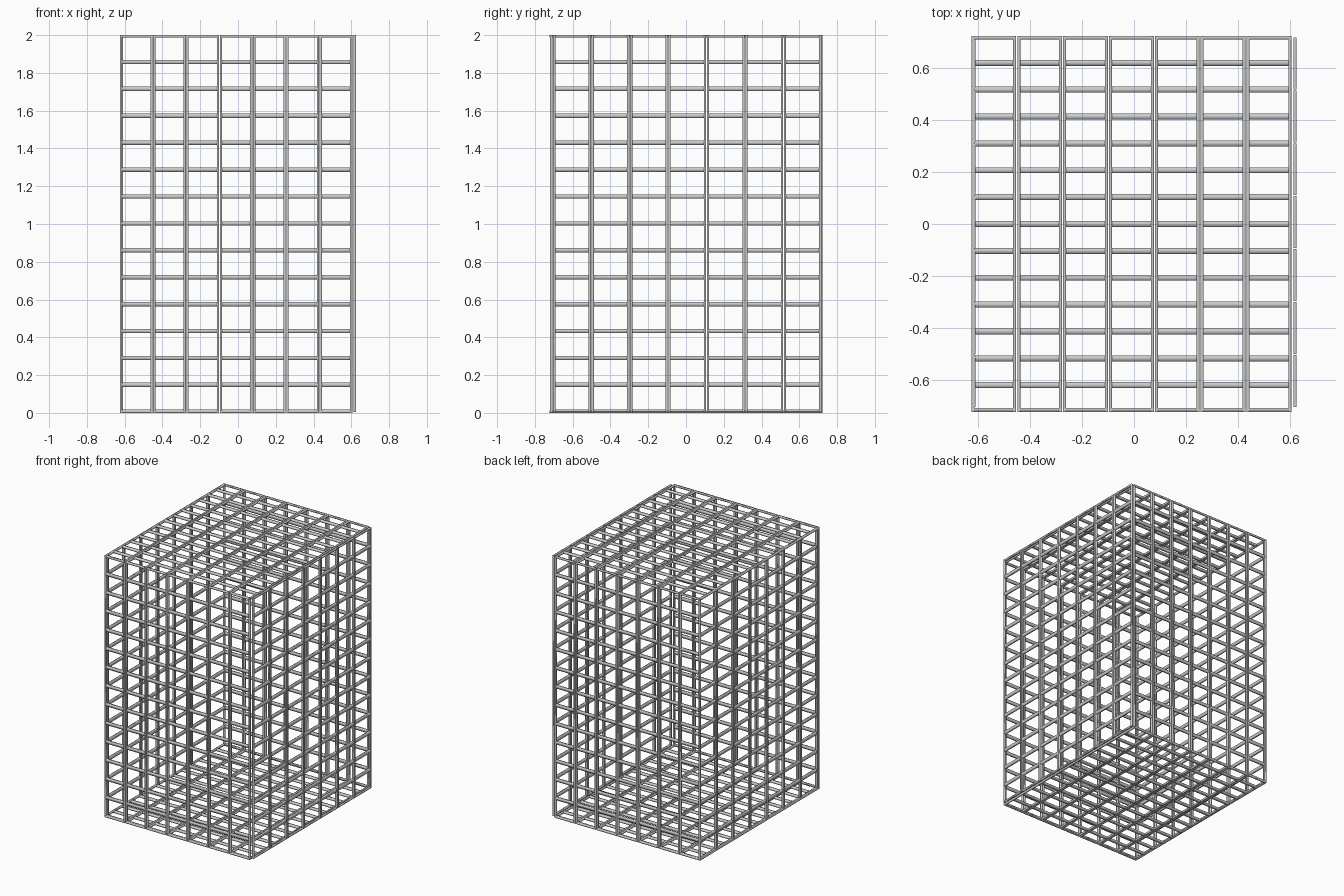
import bpy, bmesh

if "Cube" in bpy.data.objects:
    bpy.data.objects.remove(bpy.data.objects["Cube"])

R = 0.0058    # half width of side rails
RUNG = 0.0115 # half width of rungs
D = 0.0065    # half depth of all bars
GAP = 0.002   # half gap between neighbouring strips


def panel(name, u_axis, v_axis, n_axis, u_range, v_range, n, strips=7, rows=14):
    """Flat panel of ladder strips made of softly shaded square bars."""
    bm = bmesh.new()

    def bar(along, across, start, end, pos, half):
        ring = []
        for t in (start, end):
            for c, d in ((half, D), (-half, D), (-half, -D), (half, -D)):
                p = [0, 0, 0]
                p[along], p[across], p[n_axis] = t, pos + c, n + d
                ring.append(bm.verts.new(p))
        for i in range(4):
            j = (i + 1) % 4
            bm.faces.new((ring[i], ring[j], ring[j + 4], ring[i + 4])).smooth = True
        bm.faces.new(ring[3::-1])
        bm.faces.new(ring[4:])

    v0, v1 = v_range
    step = (u_range[1] - u_range[0]) / strips
    for s in range(strips):
        a = u_range[0] + s * step + GAP
        b = a + step - 2 * GAP
        # side rails of the strip
        for u in (a + R, b - R):
            bar(v_axis, u_axis, v0, v1, u, R)
        # rungs, thinner at both ends
        for k in range(rows + 1):
            end = k in (0, rows)
            v = v0 + (v1 - v0) * k / rows
            v += R if k == 0 else -R if k == rows else 0
            bar(u_axis, v_axis, a + 2 * R, b - 2 * R, v, R if end else RUNG)

    bmesh.ops.recalc_face_normals(bm, faces=bm.faces)
    me = bpy.data.meshes.new(name)
    bm.to_mesh(me)
    bm.free()
    bpy.context.collection.objects.link(bpy.data.objects.new(name, me))


X, Y, Z = 0, 1, 2
wide, deep, tall = (-0.627, 0.607), (-0.705, 0.719), (0.006, 2.0)

# wall panels
panel("front_panel", X, Z, Y, wide, tall, -0.713)
panel("back_panel", X, Z, Y, wide, tall, 0.716)
panel("left_panel", Y, Z, X, deep, tall, -0.615)
panel("right_panel", Y, Z, X, deep, tall, 0.619)
# top and base panels
panel("top_panel", X, Y, Z, wide, (-0.723, 0.723), 1.9935)
panel("base_panel", X, Y, Z, wide, (-0.723, 0.723), 0.0065)
